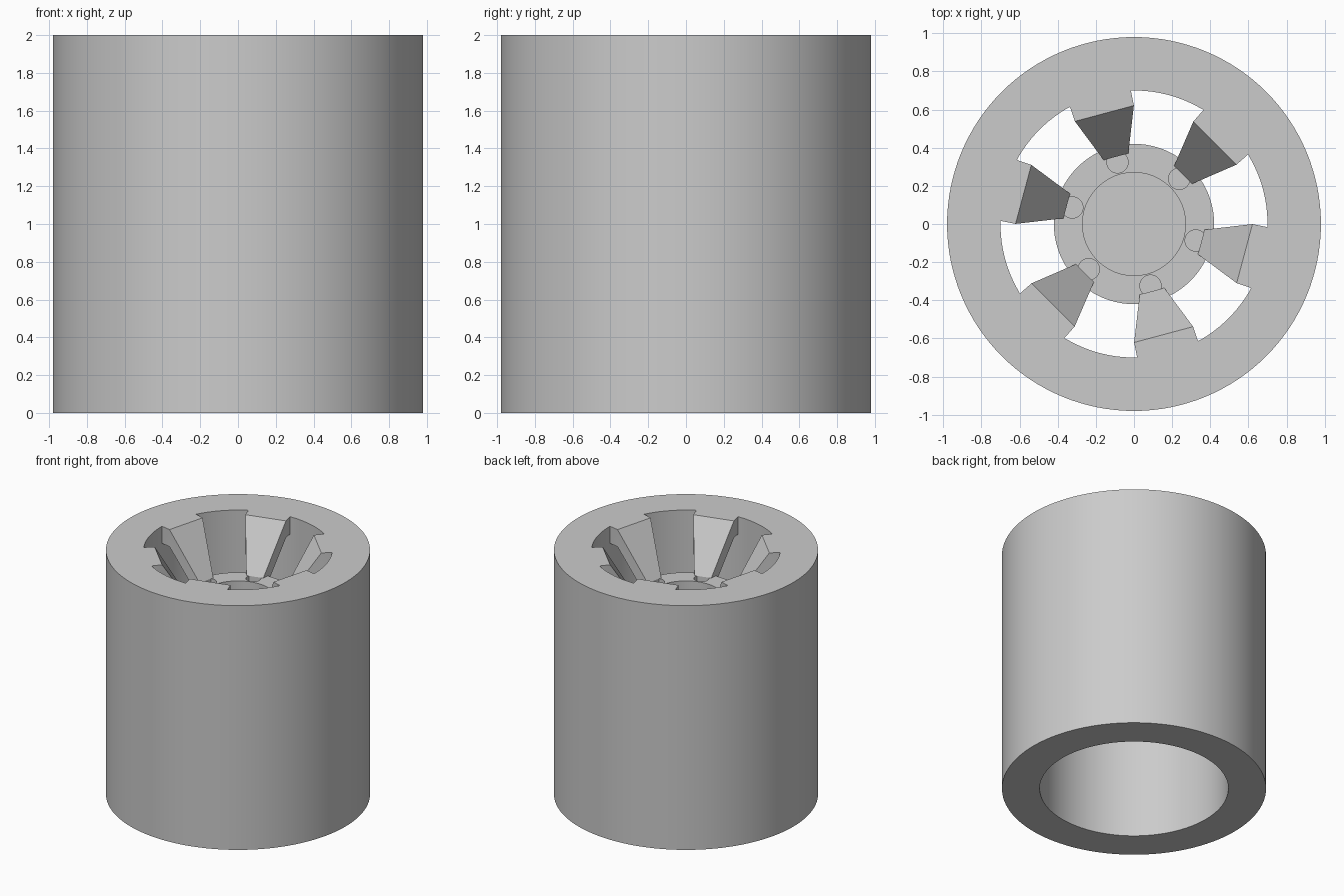
import bpy, bmesh, math
from mathutils import Matrix

cube = bpy.data.objects.get("Cube")
if cube:
    bpy.data.objects.remove(cube, do_unlink=True)

GREY = (0.6, 0.6, 0.6, 1)
metal = bpy.data.materials.new("light grey")
metal.use_nodes = True
metal.diffuse_color = GREY
metal.node_tree.nodes["Principled BSDF"].inputs["Base Color"].default_value = GREY

SPOKES = 6
SPOKE_START = math.radians(45)
BORE = 0.70
HUB_TOP = 1.62


def spoke_angles():
    return [SPOKE_START + i * math.tau / SPOKES for i in range(SPOKES)]


def add_object(name, bm):
    bmesh.ops.recalc_face_normals(bm, faces=bm.faces)
    mesh = bpy.data.meshes.new(name)
    bm.to_mesh(mesh)
    bm.free()
    mesh.materials.append(metal)
    obj = bpy.data.objects.new(name, mesh)
    bpy.context.collection.objects.link(obj)
    return obj


def select_only(obj):
    bpy.ops.object.select_all(action='DESELECT')
    obj.select_set(True)
    bpy.context.view_layer.objects.active = obj


def lathe(name, profile, closed, steps=128):
    """Turn a profile of (radius, height) points about the z axis."""
    bm = bmesh.new()
    verts = [bm.verts.new((r, 0, z)) for r, z in profile]
    edges = [bm.edges.new(pair) for pair in zip(verts, verts[1:])]
    if closed:
        edges.append(bm.edges.new((verts[-1], verts[0])))
    bmesh.ops.spin(bm, geom=verts + edges, cent=(0, 0, 0), axis=(0, 0, 1),
                   angle=math.tau, steps=steps, use_merge=False)
    bmesh.ops.remove_doubles(bm, verts=bm.verts, dist=0.0001)
    return add_object(name, bm)


# Barrel: long open tube
barrel = lathe("barrel", [(0.98, 0), (0.98, 2), (BORE, 2), (BORE, 0)], True)

# Hub: disc with a sunken centre
hub = lathe("hub", [(0, HUB_TOP - 0.12), (0.27, HUB_TOP - 0.12), (0.27, HUB_TOP),
                    (0.42, HUB_TOP), (0.42, HUB_TOP - 0.2), (0, HUB_TOP - 0.2)], False)

# Blind bolt holes, one at the foot of each spoke
bm = bmesh.new()
for a in spoke_angles():
    place = Matrix.Translation((0.335 * math.cos(a), 0.335 * math.sin(a), HUB_TOP))
    bmesh.ops.create_cone(bm, cap_ends=True, segments=32, radius1=0.056,
                          radius2=0.056, depth=0.2, matrix=place)
cutter = add_object("bolt_hole_cutter", bm)
cutter.hide_render = True
holes = hub.modifiers.new("bolt holes", 'BOOLEAN')
holes.operation = 'DIFFERENCE'
holes.solver = 'EXACT'
holes.object = cutter
select_only(hub)
bpy.ops.object.modifier_apply(modifier=holes.name)
bpy.data.objects.remove(cutter, do_unlink=True)


# Spokes: tapered arms sloping from the rim down to the hub
def build_spoke(name, angle, samples=9):
    # Section points: radius (None follows the bore), height, half width
    section = [(None, 2, 0.165), (0.60, 2, 0.16), (0.365, HUB_TOP, 0.067),
               (0.365, 1.49, 0.067), (0.60, 1.86, 0.16), (None, 1.86, 0.165)]
    bm = bmesh.new()
    rows = []
    for i in range(samples):
        t = 2 * i / (samples - 1) - 1
        row = []
        for r, z, half in section:
            y = t * half
            x = math.sqrt((BORE + 0.0005) ** 2 - y * y) if r is None else r
            row.append(bm.verts.new((x, y, z)))
        rows.append(row)
    n = len(section)
    for a, b in zip(rows, rows[1:]):
        for k in range(n):
            m = (k + 1) % n
            bm.faces.new((a[k], a[m], b[m], b[k]))
    for row in (rows[0], rows[-1]):
        bm.faces.new((row[0], row[1], row[4], row[5]))
        bm.faces.new(row[1:5])
    bmesh.ops.rotate(bm, verts=bm.verts, cent=(0, 0, 0),
                     matrix=Matrix.Rotation(angle, 3, 'Z'))
    return add_object(name, bm)


spokes = [build_spoke(f"spoke_{i + 1}", a) for i, a in enumerate(spoke_angles())]

# Smooth the round walls, keep the edges crisp
for obj in [barrel, hub] + spokes:
    select_only(obj)
    bpy.ops.object.shade_smooth_by_angle(angle=math.radians(20))
